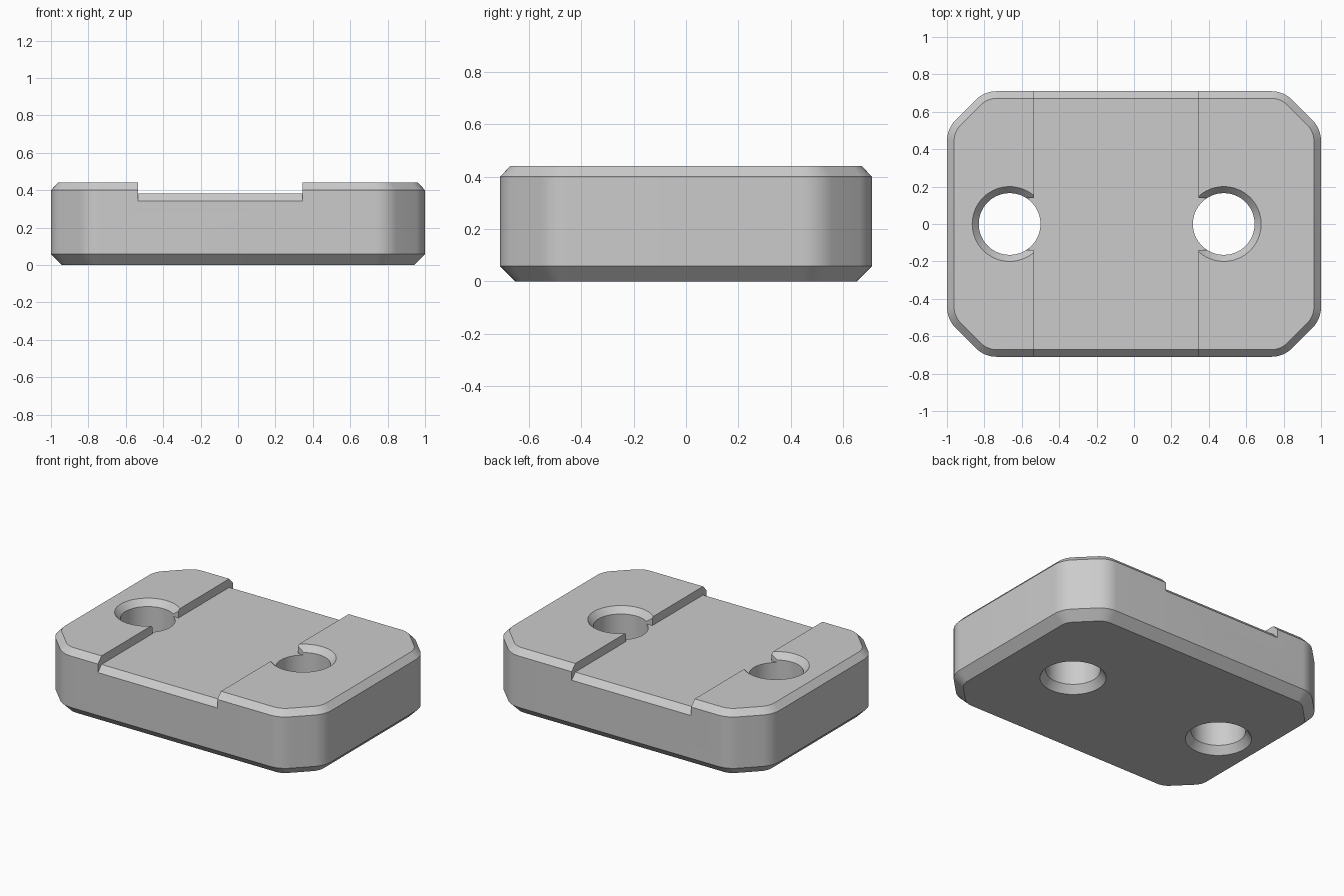
import bpy, bmesh
from math import sin, cos, tan, pi

cube = bpy.data.objects.get("Cube")
if cube:
    bpy.data.objects.remove(cube, do_unlink=True)

HALF_X, HALF_Y, TOP = 1.0, 0.71, 0.44
CORNER, FILLET = 0.2, 0.16          # corner cut and the rounding of its two edges
BEVEL_TOP, BEVEL_BASE = 0.038, 0.058
GROOVE_LEFT, GROOVE_RIGHT, GROOVE_DEPTH = -0.535, 0.345, 0.057
HOLE_R, SINK_R = 0.165, 0.2
HOLES = {"right": -0.665, "left": 0.48}

grey = bpy.data.materials.new("plain grey")
grey.use_nodes = True
grey.diffuse_color = (0.6, 0.6, 0.6, 1)
grey.node_tree.nodes["Principled BSDF"].inputs["Base Color"].default_value = (0.6, 0.6, 0.6, 1)


def loft(name, rings):
    """Closed solid through a stack of matching rings of points."""
    bm = bmesh.new()
    loops = [[bm.verts.new(p) for p in ring] for ring in rings]
    n = len(loops[0])
    for a, b in zip(loops, loops[1:]):
        for i in range(n):
            j = (i + 1) % n
            bm.faces.new((a[i], a[j], b[j], b[i]))
    bm.faces.new(loops[0][::-1])
    bm.faces.new(loops[-1])
    bmesh.ops.recalc_face_normals(bm, faces=bm.faces[:])
    mesh = bpy.data.meshes.new(name)
    bm.to_mesh(mesh)
    bm.free()
    mesh.materials.append(grey)
    obj = bpy.data.objects.new(name, mesh)
    bpy.context.collection.objects.link(obj)
    return obj


def outline(inset, z, steps=8):
    """Rectangle with cut, softly rounded corners, moved inward by inset."""
    t = FILLET * tan(pi / 8)
    arcs = [(HALF_X - FILLET, HALF_Y - CORNER - t, 0),
            (HALF_X - CORNER - t, HALF_Y - FILLET, pi / 4)]
    quarter = []
    for cx, cy, start in arcs:
        for i in range(steps + 1):
            a = start + pi / 4 * i / steps
            quarter.append((cx + (FILLET - inset) * cos(a), cy + (FILLET - inset) * sin(a)))
    half = quarter + [(-x, y) for x, y in reversed(quarter)]
    return [(x, y, z) for x, y in half + [(-x, -y) for x, y in half]]


def circle(x, radius, z, count=64):
    return [(x + radius * cos(2 * pi * i / count), radius * sin(2 * pi * i / count), z)
            for i in range(count)]


def cut(body, cutter):
    cutter.hide_render = True
    mod = body.modifiers.new("cut", "BOOLEAN")
    mod.operation, mod.solver, mod.object = "DIFFERENCE", "EXACT", cutter
    bpy.context.view_layer.objects.active = body
    bpy.ops.object.modifier_apply(modifier=mod.name)
    bpy.data.objects.remove(cutter, do_unlink=True)


# Block with bevelled top and bottom rims
block = loft("mounting_block", [
    outline(BEVEL_BASE, 0), outline(0, BEVEL_BASE),
    outline(0, TOP - 0.04), outline(BEVEL_TOP, TOP)])

# Groove across the top, its floor sloping down at both open ends
floor = TOP - GROOVE_DEPTH
slope = 0.04 / BEVEL_TOP
flat, far = HALF_Y - BEVEL_TOP, HALF_Y + 0.1
low = floor - slope * (far - flat)
section = [(-far, low), (-flat, floor), (flat, floor), (far, low), (far, 0.6), (-far, 0.6)]
cut(block, loft("groove_cutter",
                [[(x, y, z) for y, z in section] for x in (GROOVE_LEFT, GROOVE_RIGHT)]))

# Countersunk holes, each opened into the groove by a short notch
for side, x in HOLES.items():
    d = SINK_R - HOLE_R
    cut(block, loft(side + "_hole_cutter", [
        circle(x, SINK_R + d, -0.05), circle(x, HOLE_R, 0.05),
        circle(x, HOLE_R, TOP - 0.04), circle(x, SINK_R + d, TOP + 0.04)]))
    inner, outer = sorted((x, -0.4 if x < 0 else 0.2))
    notch = [(inner, -0.138), (outer, -0.138), (outer, 0.138), (inner, 0.138)]
    cut(block, loft(side + "_notch_cutter",
                    [[(px, py, z) for px, py in notch] for z in (floor, 0.6)]))

bpy.ops.object.select_all(action="DESELECT")
block.select_set(True)
bpy.context.view_layer.objects.active = block
bpy.ops.object.shade_smooth_by_angle(angle=pi / 6)
